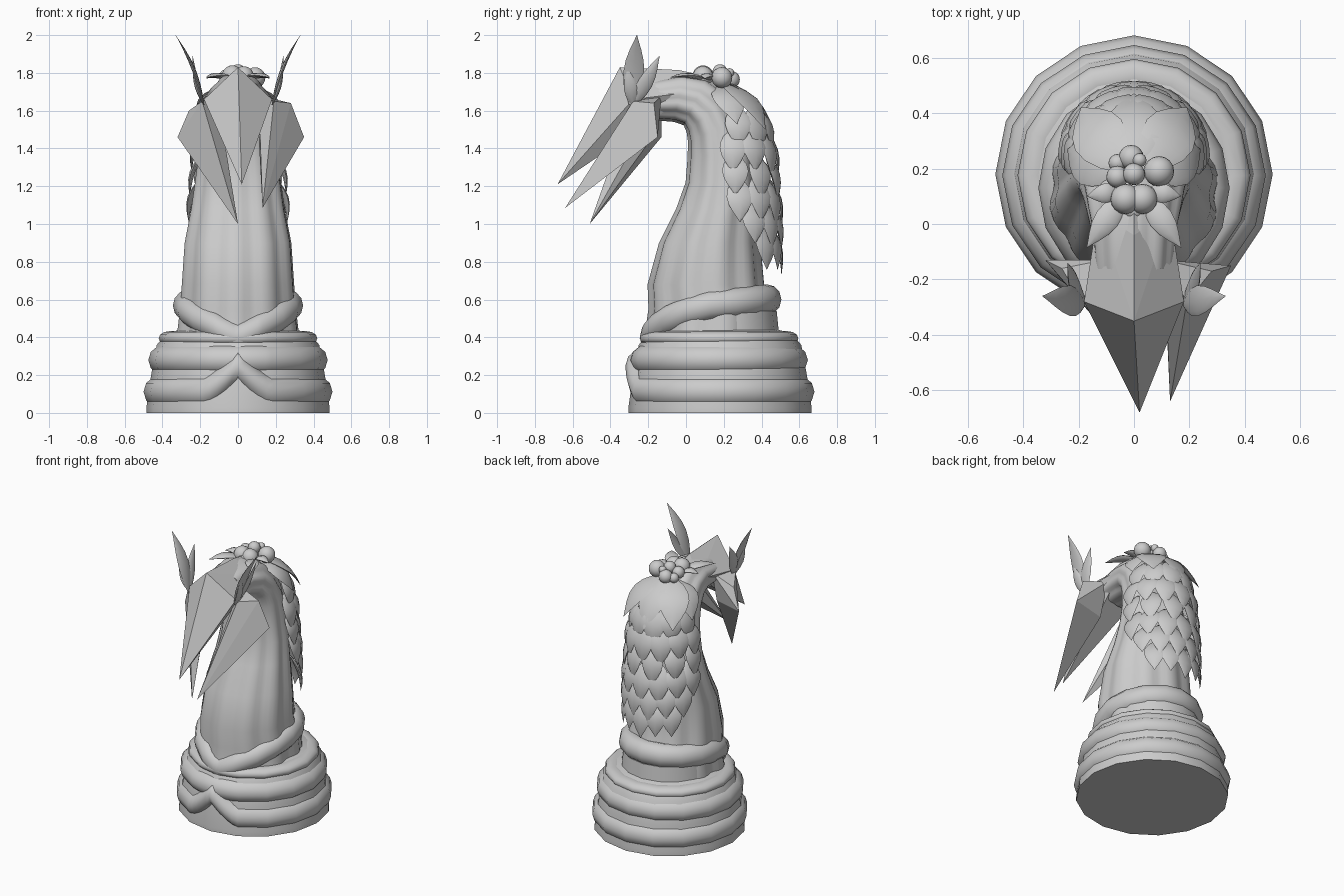
import bpy, bmesh, math
from mathutils import Vector as V

if "Cube" in bpy.data.objects:
    bpy.data.objects.remove(bpy.data.objects["Cube"])


def finish(name, bm, angle=None):
    bmesh.ops.recalc_face_normals(bm, faces=bm.faces)
    me = bpy.data.meshes.new(name)
    bm.to_mesh(me)
    bm.free()
    ob = bpy.data.objects.new(name, me)
    bpy.context.collection.objects.link(ob)
    if angle:
        me.shade_smooth()
        me.set_sharp_from_angle(angle=math.radians(angle))
    return ob


def loft(name, sections, closed=False, angle=40):
    """Skin a list of equal-sized point loops; cap the ends unless closed."""
    bm = bmesh.new()
    rows = [[bm.verts.new(p) for p in s] for s in sections]
    n = len(rows[0])
    pairs = list(zip(rows, rows[1:])) + ([(rows[-1], rows[0])] if closed else [])
    for a, b in pairs:
        for i in range(n):
            j = (i + 1) % n
            bm.faces.new((a[i], a[j], b[j], b[i]))
    if not closed:
        bm.faces.new(rows[0])
        bm.faces.new(rows[-1])
    return finish(name, bm, angle)


def ring(name, rx, ry, cy, w, h, zfun):
    """Padded band round the body; zfun gives its height along the path."""
    degs = [d * 22.5 for d in range(16)] + [-90 + s * e for s in (-1, 1) for e in (4, 8, 13, 18)]
    secs = []
    for d in sorted(x % 360 for x in degs):
        a = math.radians(d)
        c, s = math.cos(a), math.sin(a)
        z = zfun(rx * c, cy + ry * s)
        sec = []
        for k in range(12):
            t = k * math.tau / 12
            o = w * math.cos(t) - w
            sec.append((c * (rx + o), cy + s * (ry + o), z + h * math.sin(t)))
        secs.append(sec)
    loft(name, secs, True, 50)


def front(x, y, width, power):
    return max(0, 1 - abs(x) / width) ** power if y < 0 else 0


def leaf(name, base, tip, normal, w, bend=0.02, thick=0.014):
    base, tip = V(base), V(tip)
    axis = tip - base
    side = axis.cross(V(normal)).normalized()
    nor = side.cross(axis).normalized()
    secs = []
    for t, f in ((0, .2), (.12, .6), (.28, .9), (.45, 1), (.62, .86), (.78, .55), (.9, .25), (1, .02)):
        c = base + axis * t + nor * bend * math.sin(math.pi * t)
        secs.append([c + side * w * f * math.cos(k * math.tau / 8)
                     + nor * thick * f * math.sin(k * math.tau / 8) for k in range(8)])
    loft(name, secs, angle=60)


def hull(name, pts):
    bm = bmesh.new()
    for p in pts:
        bm.verts.new(p)
    r = bmesh.ops.convex_hull(bm, input=bm.verts)
    junk = {v for v in r["geom_interior"] if isinstance(v, bmesh.types.BMVert)}
    bmesh.ops.delete(bm, geom=list(junk), context='VERTS')
    finish(name, bm)


# Base core and its stacked bands, the lowest arching up at the front
loft("base_core", [[(r * math.cos(k * math.tau / 16), .18 + r * math.sin(k * math.tau / 16), z)
                    for k in range(16)]
                   for r, z in ((.485, 0), (.485, .03), (.46, .2), (.43, .36), (.38, .42), (.31, .44), (.3, .54))],
     angle=30)
ring("lower_band", .5, .5, .18, .1, .09, lambda x, y: .112 + .14 * front(x, y, .2, 1.4))
ring("middle_band", .475, .47, .175, .1, .085, lambda x, y: .28)
ring("upper_band", .42, .42, .175, .06, .038, lambda x, y: .395)

# Tilted collar with a V at the front
ring("collar", .345, .375, .13, .075, .08,
     lambda x, y: .6 - .085 * (.5 - y) - .09 * max(0, (.1 - y) / .35) ** 1.5 - .05 * front(x, y, .18, 1))

# Fluted neck: centre y, z, half depth, half width, forward tilt
neck = []
for cy, z, ry, rx, tilt in ((.13, .38, .35, .33, 0), (.135, .55, .33, .31, 0), (.105, .68, .305, .3, 0),
                            (.125, .9, .265, .285, 0), (.165, 1.08, .215, .25, 0), (.185, 1.22, .185, .23, 0),
                            (.185, 1.37, .175, .21, 5), (.165, 1.5, .165, .2, 22), (.12, 1.59, .155, .185, 42),
                            (.05, 1.65, .14, .17, 64), (-.04, 1.67, .13, .15, 80), (-.16, 1.66, .11, .14, 92)):
    a = math.radians(tilt)
    sec = []
    for k in range(60):
        t = k * math.tau / 60
        f = .94 + .075 * abs(math.sin(5 * t + .3))
        d = ry * f * math.sin(t)
        sec.append((rx * f * math.cos(t), cy + d * math.cos(a), z + d * math.sin(a)))
    neck.append(sec)
loft("neck", neck, angle=35)

# Faceted head: central beak and two uneven side spikes
hull("head_beak", [(0, -.35, 1.83), (-.18, -.28, 1.66), (.18, -.28, 1.66), (.02, -.68, 1.21),
                   (0, -.04, 1.815), (-.11, -.12, 1.71), (.11, -.12, 1.71), (0, .08, 1.79),
                   (-.13, .04, 1.7), (.13, .04, 1.7), (0, -.26, 1.6)])
hull("right_spike", [(.13, -.64, 1.085), (.19, -.28, 1.65), (.28, -.17, 1.64), (.35, -.15, 1.46),
                     (.11, -.13, 1.68), (.11, -.2, 1.45)])
hull("left_spike", [(0, -.51, 1.0), (-.19, -.28, 1.65), (-.26, -.16, 1.6), (-.32, -.13, 1.46),
                    (-.11, -.13, 1.68), (-.12, -.17, 1.47)])

for s, label in ((-1, "left"), (1, "right")):
    # Feathered ears
    leaf(label + "_ear", (s * .18, -.29, 1.63), (s * .33, -.26, 2.0), (s, 0, -.4), .055, -.02, .01)
    leaf(label + "_ear_rear", (s * .18, -.28, 1.63), (s * .24, -.14, 1.89), (s, .1, -.3), .04, .01, .01)
    leaf(label + "_ear_front", (s * .18, -.28, 1.63), (s * .24, -.31, 1.83), (s, 0, -.4), .035, .01, .01)
    # Flower petals around the crown
    leaf(label + "_front_petal", (s * .04, .1, 1.76), (s * .17, -.085, 1.775), (0, 0, 1), .045)
    leaf(label + "_small_petal", (s * .05, .12, 1.76), (s * .17, .1, 1.77), (0, 0, 1), .035)
    leaf(label + "_side_petal", (s * .05, .18, 1.73), (s * .24, .27, 1.53), (s, .3, .7), .09, .04)
    leaf(label + "_back_petal", (s * .05, .2, 1.74), (s * .19, .42, 1.5), (s * .5, .7, .6), .1, .04)
leaf("centre_petal", (0, .22, 1.75), (0, .47, 1.48), (0, 1, .8), .1, .04)

# Berries in the flower
for i, (x, y, z, r) in enumerate(((-.03, .09, 1.785, .055), (.03, .09, 1.78, .055), (.09, .19, 1.775, .055),
                                  (-.06, .17, 1.78, .04), (0, .18, 1.805, .04), (-.01, .24, 1.765, .045),
                                  (.02, .23, 1.8, .025), (-.06, .22, 1.76, .032), (0, .05, 1.76, .04))):
    bm = bmesh.new()
    bmesh.ops.create_uvsphere(bm, u_segments=16, v_segments=10, radius=r)
    bmesh.ops.translate(bm, verts=bm.verts, vec=(x, y, z))
    finish("berry_%d" % i, bm, 40)

# Overlapping mane leaves in staggered rows: base z, base radius, tip radius, half spread, count
for row, (z, r0, r1, spread, count) in enumerate(((1.62, .15, .22, 80, 6), (1.5, .18, .245, 88, 7),
                                                  (1.37, .19, .255, 85, 6), (1.24, .2, .265, 80, 7),
                                                  (1.12, .2, .27, 62, 6), (1.0, .2, .265, 45, 5))):
    for k in range(count):
        a = math.radians(-spread + 2 * spread * k / (count - 1))
        out = V((math.sin(a), math.cos(a), 0))
        length = .27 - .04 * abs(math.sin(a)) - .012 * (k % 2)
        centre = V((0, .24, 0))
        leaf("mane_leaf_%d_%d" % (row, k), centre + out * r0 + V((0, 0, z)),
             centre + out * r1 + V((0, 0, z - length)), out, .07, .025)
